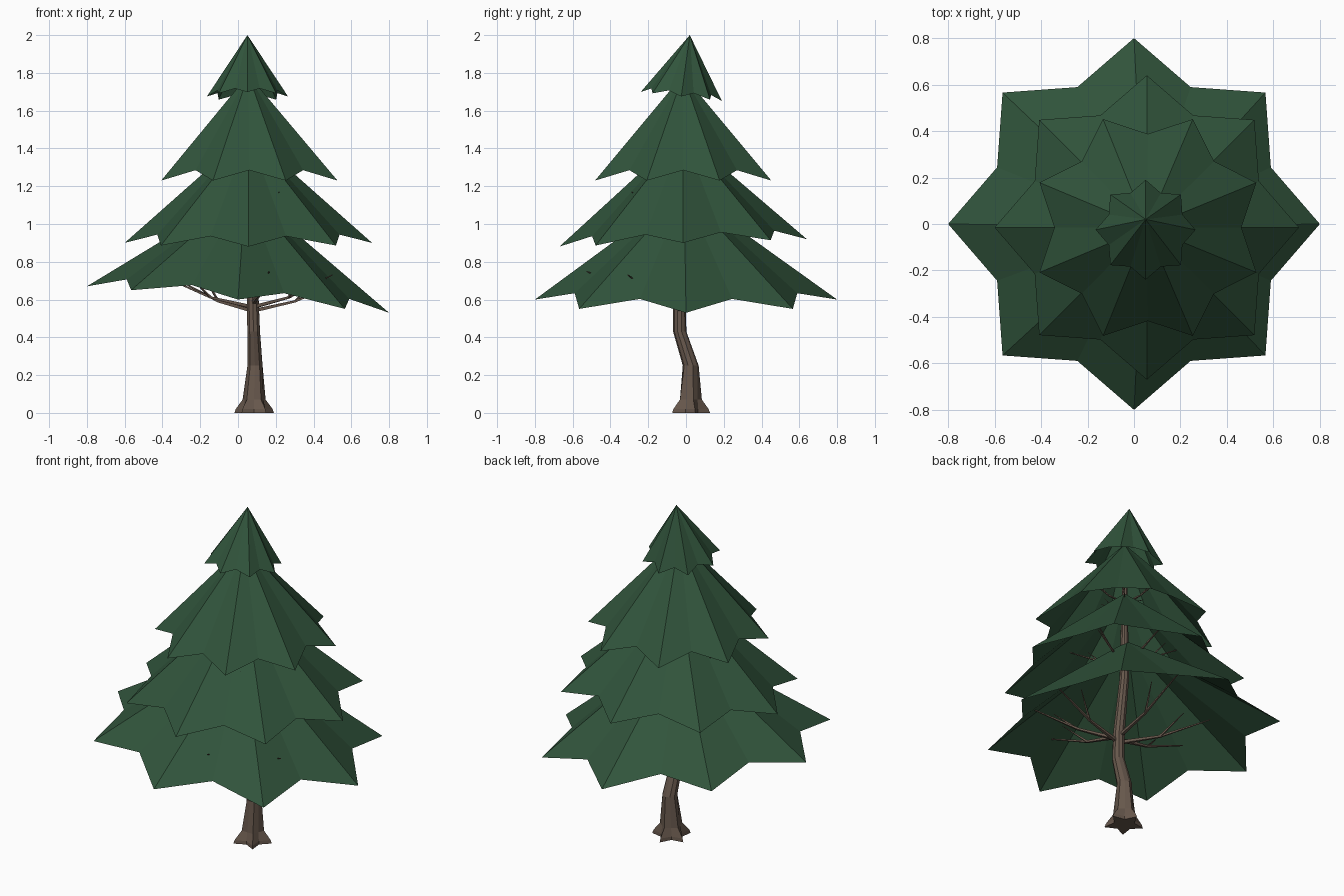
import bpy, bmesh, math
from mathutils import Vector

if "Cube" in bpy.data.objects:
    bpy.data.objects.remove(bpy.data.objects["Cube"])


def material(name, rgb):
    m = bpy.data.materials.new(name)
    m.diffuse_color = (*rgb, 1)
    m.use_nodes = True
    m.node_tree.nodes["Principled BSDF"].inputs["Base Color"].default_value = m.diffuse_color
    return m


GREEN = material("needle_green", (0.030, 0.088, 0.044))
BARK = material("bark_brown", (0.135, 0.096, 0.072))


def finish(bm, name, mat):
    me = bpy.data.meshes.new(name)
    bm.to_mesh(me)
    bm.free()
    me.materials.append(mat)
    ob = bpy.data.objects.new(name, me)
    bpy.context.collection.objects.link(ob)
    return ob


def skirt(name, apex, centre, r, z_tip, z_notch, tilt, turn):
    """Eight-pointed open cone; tilt gives the rim's slope along x and y."""
    bm = bmesh.new()
    top = bm.verts.new(apex)
    rim = []
    for i in range(16):
        a = math.radians(turn + i * 22.5)
        rad, z = (r, z_tip) if i % 2 == 0 else (r * 0.797, z_notch)
        dx, dy = rad * math.cos(a), rad * math.sin(a)
        rim.append(bm.verts.new((centre[0] + dx, centre[1] + dy,
                                 z + tilt[0] * dx + tilt[1] * dy)))
    for i in range(16):
        bm.faces.new((top, rim[i], rim[(i + 1) % 16]))
    finish(bm, name, GREEN)


def skin(bm, rings):
    """Joins equal rings of points into a closed tube."""
    vs = [[bm.verts.new(p) for p in ring] for ring in rings]
    n = len(vs[0])
    for a, b in zip(vs, vs[1:]):
        for i in range(n):
            j = (i + 1) % n
            bm.faces.new((a[i], a[j], b[j], b[i]))
    bm.faces.new(vs[0][::-1])
    bm.faces.new(vs[-1])


# Foliage: four star-shaped tiers
skirt("foliage_bottom", (0.04, -0.01, 1.18), (0, 0), 0.80, 0.60, 0.655, (-0.0875, 0), 0)
skirt("foliage_lower", (0.055, -0.015, 1.48), (0.055, -0.015), 0.655, 0.90, 0.95, (0, 0.03), 0)
skirt("foliage_upper", (0.055, -0.015, 1.79), (0.06, -0.015), 0.505, 1.23, 1.285, (0, 0), 22.5)
skirt("foliage_top", (0.05, 0.02, 2.0), (0.05, -0.025), 0.215, 1.675, 1.70, (0, -0.11), 0)

# Trunk: bent and tapered, with a flared root star at the foot
# (z, x, y, radius, root flare)
TRUNK = [(0.0, 0.085, 0.017, 0.058, 0.052), (0.02, 0.085, 0.017, 0.058, 0.045),
         (0.07, 0.085, 0.02, 0.052, 0.012), (0.25, 0.09, 0.025, 0.042, 0.0),
         (0.43, 0.083, -0.033, 0.035, 0.0), (0.60, 0.078, -0.035, 0.033, 0.0),
         (0.95, 0.06, -0.01, 0.027, 0.0), (1.40, 0.055, -0.015, 0.018, 0.0),
         (1.82, 0.05, -0.01, 0.006, 0.0)]
bm = bmesh.new()
rings = []
for z, x, y, r, flare in TRUNK:
    ring = []
    for i in range(10):
        a = math.tau * i / 10 + 0.3
        rad = r + (flare if i % 2 == 0 else 0)
        ring.append((x + rad * math.cos(a), y + rad * math.sin(a), z))
    rings.append(ring)
skin(bm, rings)
finish(bm, "trunk", BARK)


def trunk_at(z):
    for a, b in zip(TRUNK, TRUNK[1:]):
        if a[0] <= z <= b[0]:
            t = (z - a[0]) / (b[0] - a[0])
            return Vector((a[1] + t * (b[1] - a[1]), a[2] + t * (b[2] - a[2]), z))


def branch(bm, path, r0):
    rings = []
    for k, p in enumerate(path):
        d = (path[min(k + 1, len(path) - 1)] - path[max(k - 1, 0)]).normalized()
        u = d.cross(Vector((0, 0, 1))).normalized()
        v = d.cross(u)
        r = r0 * (1 - 0.75 * k / (len(path) - 1))
        rings.append([p + r * (u * math.cos(a) + v * math.sin(a))
                      for a in (0.8, 2.37, 3.94, 5.51)])
    skin(bm, rings)


# Branches hidden under the tiers: start height, reach, rise, radius, angles
for name, z0, reach, rise, r0, angles in [
        ("branches_bottom", 0.54, 0.50, 0.17, 0.013, (145, 186, 90, 5, -33, -80)),
        ("branches_lower", 1.02, 0.32, 0.13, 0.010, (20, 95, 160, 230, 300)),
        ("branches_upper", 1.40, 0.20, 0.10, 0.007, (50, 120, 200, 270, 340))]:
    bm = bmesh.new()
    for k, deg in enumerate(angles):
        a = math.radians(deg)
        out = Vector((math.cos(a), math.sin(a), 0))
        start = trunk_at(z0 + 0.02 * (k % 3))
        mid = start + out * reach * 0.45 + Vector((0, 0, rise * 0.3))
        end = start + out * reach + Vector((0, 0, rise))
        branch(bm, [start, mid, end], r0)
        # side twig forking upwards
        side = Vector((-out.y, out.x, 0)) * (0.12 if k % 2 else -0.12)
        branch(bm, [mid, mid + (out * 0.25 + side) * reach + Vector((0, 0, rise * 0.7))],
               r0 * 0.6)
    finish(bm, name, BARK)
